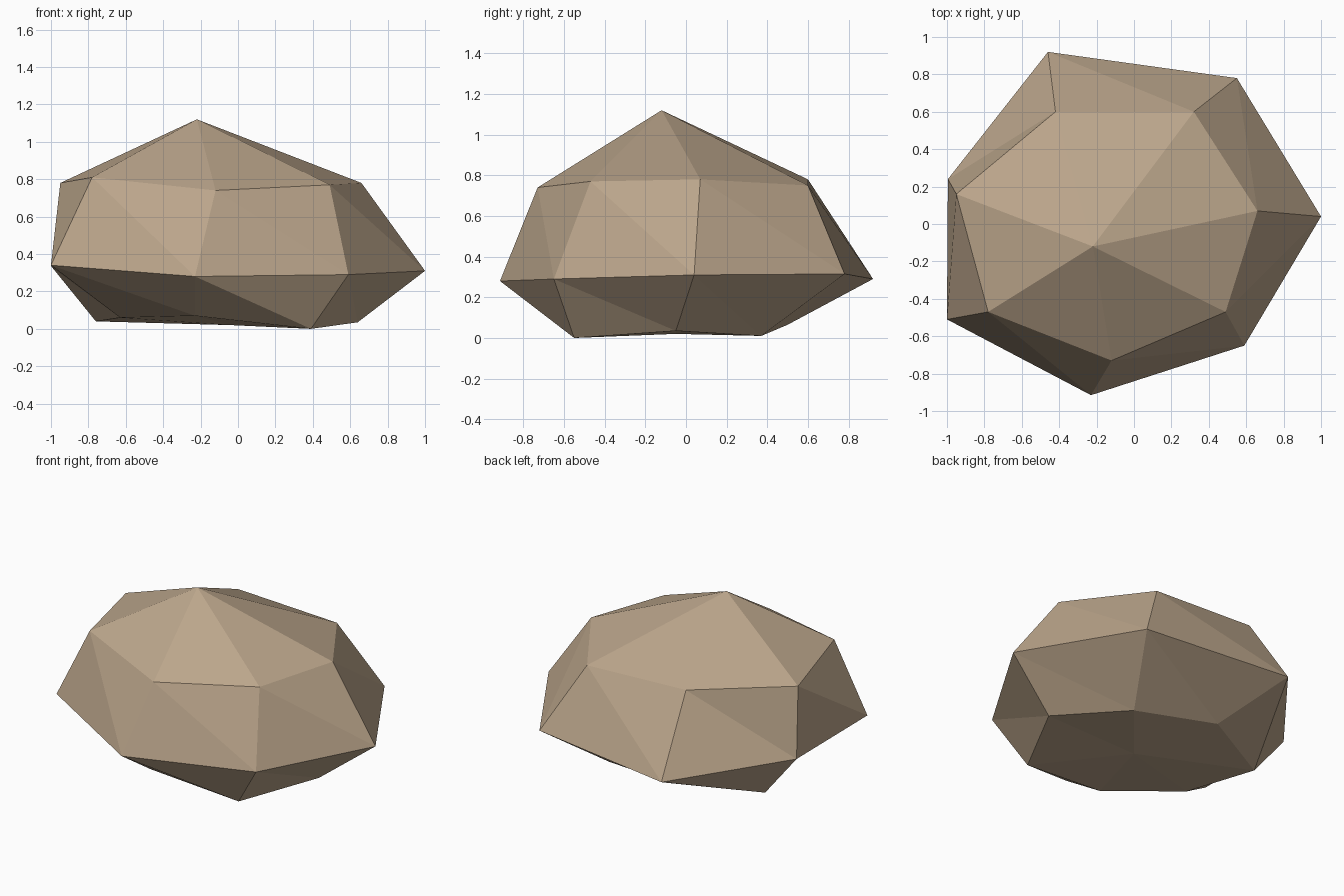
import bpy

# Warm stone colour
stone = bpy.data.materials.new("warm_stone")
stone.diffuse_color = (0.50, 0.38, 0.26, 1.0)

# Seven-sided rings, counterclockwise from the front left
upper = [(-0.78, -0.47, 0.81), (-0.12, -0.73, 0.74), (0.49, -0.47, 0.77), (0.66, 0.07, 0.78),
         (0.32, 0.60, 0.75), (-0.42, 0.60, 0.78), (-0.95, 0.16, 0.78)]
middle = [(-1.00, -0.51, 0.34), (-0.23, -0.915, 0.28), (0.59, -0.65, 0.29), (1.00, 0.04, 0.31),
          (0.55, 0.78, 0.315), (-0.46, 0.92, 0.29), (-0.995, 0.24, 0.33)]
lower = [(-0.63, -0.25, 0.06), (-0.23, -0.60, 0.07), (0.39, -0.55, 0.0), (0.64, -0.05, 0.035),
         (0.31, 0.37, 0.01), (-0.25, 0.50, 0.065), (-0.76, 0.24, 0.04)]
peak, base = (-0.22, -0.12, 1.12), (-0.04, -0.05, 0.02)

n = len(upper)
verts = upper + middle + lower + [peak, base]
top_i, base_i = 3 * n, 3 * n + 1
faces = []
for i in range(n):
    j = (i + 1) % n
    faces.append((top_i, i, j))                    # cap
    for r in (0, n):                               # sides
        faces.append((r + i, r + n + i, r + n + j))
        faces.append((r + i, r + n + j, r + j))
    faces.append((base_i, 2 * n + j, 2 * n + i))   # underside

mesh = bpy.data.meshes.new("boulder")
mesh.from_pydata(verts, [], faces)
mesh.materials.append(stone)
mesh.update()
boulder = bpy.data.objects.new("boulder", mesh)
bpy.context.collection.objects.link(boulder)
